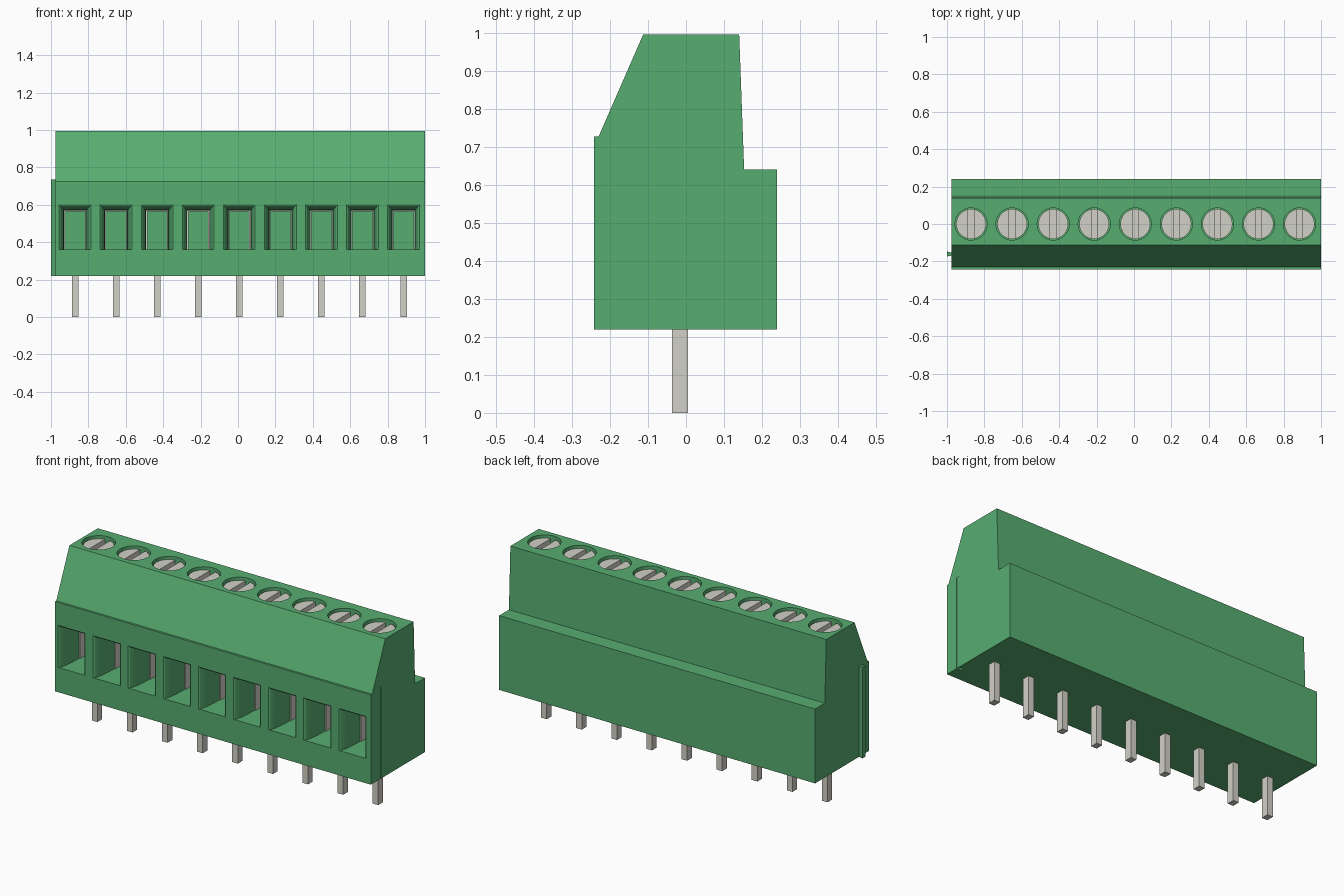
import bpy, bmesh
from math import sin, cos, pi
from mathutils import Matrix, Vector

cube = bpy.data.objects.get("Cube")
if cube:
    bpy.data.objects.remove(cube, do_unlink=True)

WAYS, PITCH, FIRST = 9, 0.2195, -0.871
CENTRES = [FIRST + i * PITCH for i in range(WAYS)]
BASE, TOP = 0.22, 0.995


def material(name, rgb):
    m = bpy.data.materials.new(name)
    m.use_nodes = True
    m.diffuse_color = (*rgb, 1)
    m.node_tree.nodes["Principled BSDF"].inputs["Base Color"].default_value = (*rgb, 1)
    return m


GREEN = material("green plastic", (0.095, 0.418, 0.165))
METAL = material("grey metal", (0.645, 0.638, 0.571))


def make(name, bm, mat):
    bmesh.ops.recalc_face_normals(bm, faces=bm.faces)
    mesh = bpy.data.meshes.new(name)
    bm.to_mesh(mesh)
    bm.free()
    mesh.materials.append(mat)
    obj = bpy.data.objects.new(name, mesh)
    bpy.context.collection.objects.link(obj)
    return obj


def loft(bm, rings):
    """Skin closed rings of points and cap both ends."""
    loops = [[bm.verts.new(p) for p in ring] for ring in rings]
    n = len(loops[0])
    for a, b in zip(loops, loops[1:]):
        for i in range(n):
            j = (i + 1) % n
            bm.faces.new((a[i], a[j], b[j], b[i]))
    bm.faces.new(loops[0])
    bm.faces.new(loops[-1])


def box(bm, x, y, z):
    ring = lambda h: [(x[0], y[0], h), (x[1], y[0], h), (x[1], y[1], h), (x[0], y[1], h)]
    loft(bm, [ring(z[0]), ring(z[1])])


def disc(bm, x, radius, z0, z1):
    bmesh.ops.create_cone(bm, cap_ends=True, segments=40, radius1=radius, radius2=radius,
                          depth=z1 - z0, matrix=Matrix.Translation(Vector((x, 0, (z0 + z1) / 2))))


def cut(obj, bm):
    cutter = make("cutter", bm, obj.data.materials[0])
    cutter.hide_render = True
    mod = obj.modifiers.new("cut", "BOOLEAN")
    mod.operation, mod.solver, mod.object = "DIFFERENCE", "EXACT", cutter
    bpy.context.view_layer.objects.active = obj
    bpy.ops.object.modifier_apply(modifier=mod.name)
    bpy.data.objects.remove(cutter, do_unlink=True)


def dovetail(bm, mouth_x, deep_x, z0, z1):
    ring = lambda h: [(mouth_x, -0.168, h), (mouth_x, -0.153, h),
                      (deep_x, -0.147, h), (deep_x, -0.174, h)]
    loft(bm, [ring(z0), ring(z1)])


# Housing: stepped profile drawn along x
profile = [(-0.242, BASE), (0.24, BASE), (0.24, 0.64), (0.153, 0.64),
           (0.14, TOP), (-0.113, TOP), (-0.23, 0.727), (-0.242, 0.727)]
bm = bmesh.new()
loft(bm, [[(x, y, z) for y, z in profile] for x in (-0.975, 1.0)])
housing = make("housing", bm, GREEN)

# Wire entries: flared mouths narrowing into a straight pocket
bm = bmesh.new()
for c in CENTRES:
    steps = [(-0.26, 0)]
    steps += [(-0.242 + 0.15 * (1 - cos(t * pi / 12)), 0.026 * sin(t * pi / 12)) for t in range(7)]
    steps += [(0.1, 0.026)]
    loft(bm, [[(c - 0.085 + s, y, 0.36), (c + 0.085 - s, y, 0.36),
               (c + 0.085 - s, y, 0.6 - s * 1.2), (c - 0.085 + s, y, 0.6 - s * 1.2)]
              for y, s in steps])
cut(housing, bm)

# Screw wells in the top
bm = bmesh.new()
for c in CENTRES:
    disc(bm, c, 0.086, 0.9, 1.1)
cut(housing, bm)

# Joining groove on one end, matching rib on the other
bm = bmesh.new()
dovetail(bm, 1.0, 0.974, BASE - 0.1, 0.737)
box(bm, (0.999, 1.1), (-0.168, -0.153), (BASE - 0.1, 0.737))
cut(housing, bm)
bm = bmesh.new()
dovetail(bm, -0.975, -1.0, BASE, 0.735)
make("joining_rib", bm, GREEN)

# Slotted screw heads
bm = bmesh.new()
for c in CENTRES:
    disc(bm, c, 0.08, 0.9, 0.98)
screws = make("screws", bm, METAL)
bm = bmesh.new()
for c in CENTRES:
    box(bm, (c - 0.016, c + 0.016), (-0.1, 0.1), (0.95, 1.1))
cut(screws, bm)

# Clamp linings inside the wire entries
bm = bmesh.new()
for c in CENTRES:
    for s in (-1, 1):
        box(bm, sorted((c + s * 0.053, c + s * 0.06)), (-0.09, 0.1), (0.355, 0.57))
    box(bm, (c - 0.053, c + 0.053), (-0.09, 0.1), (0.563, 0.57))
make("clamp_linings", bm, METAL)

# Solder pins
bm = bmesh.new()
for c in CENTRES:
    box(bm, (c - 0.0175, c + 0.0175), (-0.037, 0.005), (0, BASE + 0.02))
make("solder_pins", bm, METAL)

# Smooth round walls, crisp edges
bpy.ops.object.select_all(action="DESELECT")
for obj in (housing, screws):
    obj.select_set(True)
bpy.context.view_layer.objects.active = housing
bpy.ops.object.shade_smooth_by_angle(angle=pi / 7)
